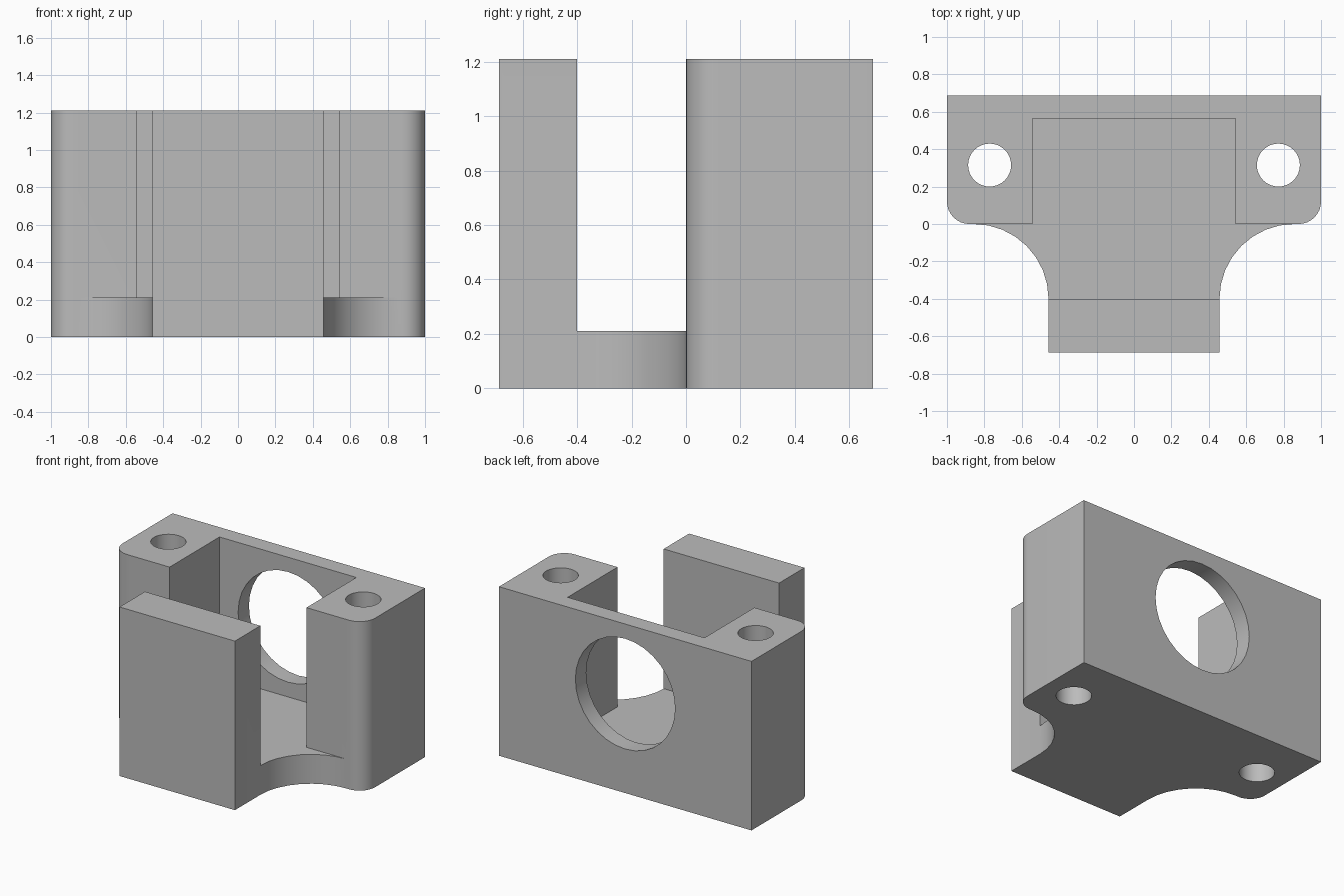
import bpy, bmesh
from math import cos, sin, radians
from mathutils import Matrix

cube = bpy.data.objects.get("Cube")
if cube:
    bpy.data.objects.remove(cube, do_unlink=True)

HEIGHT, FLOOR = 1.21, 0.21
DEPTH = 0.6875          # half depth
NECK_X, TOWER_Y = 0.457, -0.4

grey = bpy.data.materials.new("plain grey")
grey.use_nodes = True
colour = (0.5, 0.5, 0.5, 1)
grey.diffuse_color = colour
grey.node_tree.nodes["Principled BSDF"].inputs["Base Color"].default_value = colour


def arc(cx, cy, r, start, end, steps=8):
    angles = [radians(start + (end - start) * i / steps) for i in range(steps + 1)]
    return [(cx + r * cos(a), cy + r * sin(a)) for a in angles]


def make_object(name, bm):
    bmesh.ops.recalc_face_normals(bm, faces=bm.faces)
    mesh = bpy.data.meshes.new(name)
    bm.to_mesh(mesh)
    bm.free()
    mesh.materials.append(grey)
    obj = bpy.data.objects.new(name, mesh)
    bpy.context.collection.objects.link(obj)
    return obj


def mirrored_prism(name, half, bottom, top):
    """Extrude an outline given by its +x half, listed back to front."""
    outline = half + [(-x, y) for x, y in reversed(half)]
    bm = bmesh.new()
    face = bm.faces.new([bm.verts.new((x, y, bottom)) for x, y in outline])
    new = bmesh.ops.extrude_face_region(bm, geom=[face])["geom"]
    verts = [v for v in new if isinstance(v, bmesh.types.BMVert)]
    bmesh.ops.translate(bm, verts=verts, vec=(0, 0, top - bottom))
    return make_object(name, bm)


def cylinder(name, radius, length, matrix):
    bm = bmesh.new()
    bmesh.ops.create_cone(bm, cap_ends=True, segments=32, radius1=radius,
                          radius2=radius, depth=length, matrix=matrix)
    return make_object(name, bm)


def cut(target, cutter):
    cutter.hide_render = True
    mod = target.modifiers.new("cut", "BOOLEAN")
    mod.operation, mod.solver, mod.object = "DIFFERENCE", "EXACT", cutter
    bpy.context.view_layer.objects.active = target
    bpy.ops.object.modifier_apply(modifier=mod.name)
    bpy.data.objects.remove(cutter, do_unlink=True)


# Body: wide rear block, flared neck and narrow front tower
half = [(1, DEPTH)] + arc(0.88, 0.12, 0.12, 0, -90)
half += arc(NECK_X + 0.4, TOWER_Y, 0.4, 90, 180) + [(NECK_X, -DEPTH)]
body = mirrored_prism("mounting_bracket", half, 0, HEIGHT)

# Rear pocket joined to the slot that separates the tower
slot = [(0.542, 0.565), (0.542, 0), (1.2, 0), (1.2, TOWER_Y)]
cut(body, mirrored_prism("slot_cutter", slot, FLOOR, HEIGHT + 0.2))

# Round window in the back wall
cut(body, cylinder("window_cutter", 0.395, 0.4,
                   Matrix.Translation((0, DEPTH, 0.71)) @ Matrix.Rotation(radians(90), 4, "X")))

# Vertical bolt holes
for side in (-1, 1):
    cut(body, cylinder("bolt_hole_cutter", 0.115, 3,
                       Matrix.Translation((side * 0.772, 0.315, HEIGHT / 2))))

bpy.ops.object.select_all(action="DESELECT")
body.select_set(True)
bpy.context.view_layer.objects.active = body
bpy.ops.object.shade_smooth_by_angle(angle=radians(30))
